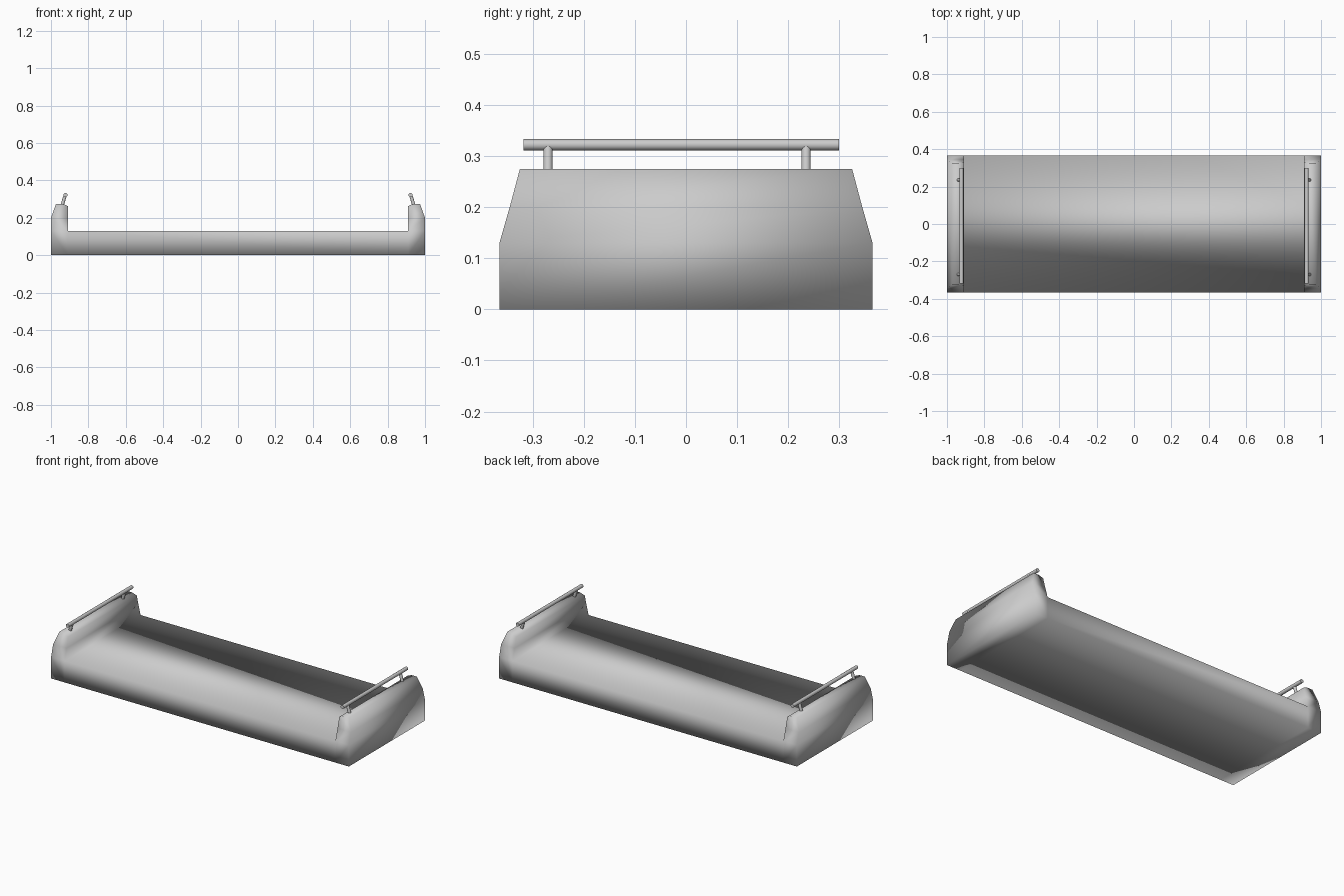
import bpy, bmesh
from mathutils import Vector

if "Cube" in bpy.data.objects:
    bpy.data.objects.remove(bpy.data.objects["Cube"])


def half_depth(z):
    # half depth in y: straight up to the deck, then tapering on the end walls
    if z <= 0.13:
        return 0.365
    if z <= 0.2:
        return 0.365 - 0.02 * (z - 0.13) / 0.07
    return 0.345 - 0.02 * (z - 0.2) / 0.075


def finish(bm, name, smooth_angle=None):
    bmesh.ops.recalc_face_normals(bm, faces=bm.faces)
    me = bpy.data.meshes.new(name)
    bm.to_mesh(me)
    bm.free()
    ob = bpy.data.objects.new(name, me)
    bpy.context.collection.objects.link(ob)
    me.shade_smooth()
    if smooth_angle:
        bpy.ops.object.select_all(action='DESELECT')
        ob.select_set(True)
        bpy.context.view_layer.objects.active = ob
        bpy.ops.object.shade_smooth_by_angle(angle=smooth_angle)
    return ob


def rod(name, a, b, r, sides=16):
    a, b = Vector(a), Vector(b)
    d = b - a
    bm = bmesh.new()
    bmesh.ops.create_cone(bm, cap_ends=True, segments=sides,
                          radius1=r, radius2=r, depth=d.length)
    mat = d.to_track_quat('Z', 'Y').to_matrix().to_4x4()
    mat.translation = (a + b) / 2
    bm.transform(mat)
    return finish(bm, name, 0.7)


# Body: U-shaped profile (deck with raised end walls) spanning front to back
right = [(.91, 0), (1, 0), (1, .13), (1, .2), (.973, .275),
         (.938, .275), (.91, .263), (.91, .2), (.91, .13)]
loop = right + [(-x, z) for x, z in reversed(right)]
n = len(loop)
bm = bmesh.new()
front = [bm.verts.new((x, -half_depth(z), z)) for x, z in loop]
back = [bm.verts.new((x, half_depth(z), z)) for x, z in loop]
for i in range(n):
    j = (i + 1) % n
    bm.faces.new((front[i], front[j], back[j], back[i]))

# Front and back faces of the deck and end walls
wall_caps = [(0, 1, 2, 8), (8, 2, 3, 7), (7, 3, 4, 5, 6)]
caps = wall_caps + [tuple(n - 1 - i for i in c) for c in wall_caps]
caps.append((0, 8, 9, 17))
for side in (front, back):
    for c in caps:
        bm.faces.new([side[i] for i in c])
finish(bm, "bed_body")

# Handrails with two leaning posts on each end wall
for s, label in ((-1, "left"), (1, "right")):
    rod(f"{label}_rail", (s * .923, -.318, .322), (s * .923, .299, .322), .011)
    for y, pos in ((-.27, "front"), (.235, "back")):
        rod(f"{label}_{pos}_post", (s * .944, y, .255), (s * .924, y, .32), .009)
